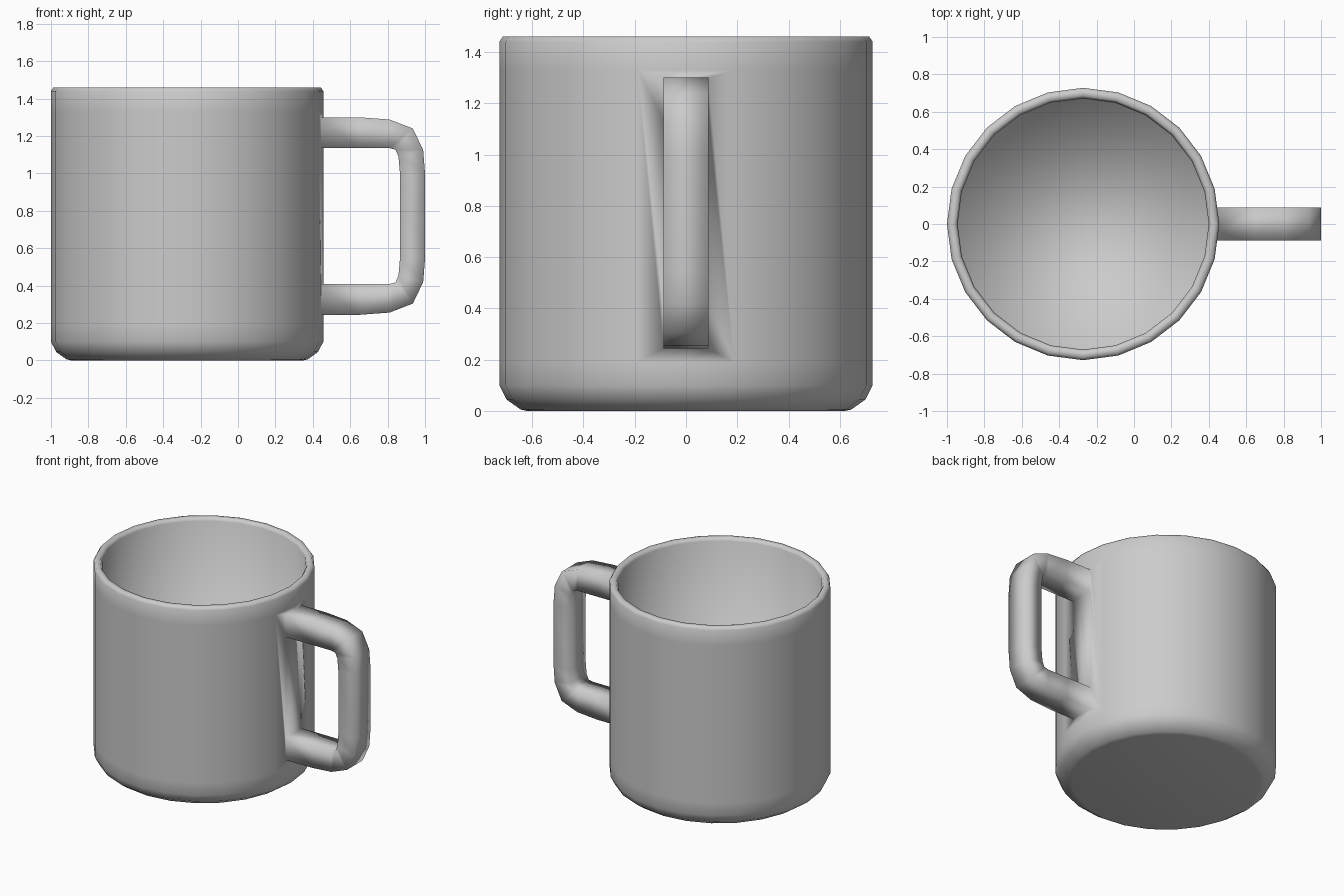
import bpy, bmesh
from math import cos, sin, tau

if "Cube" in bpy.data.objects:
    bpy.data.objects.remove(bpy.data.objects["Cube"])


def finish(name, bm):
    bmesh.ops.recalc_face_normals(bm, faces=bm.faces)
    for f in bm.faces:
        f.smooth = True
    mesh = bpy.data.meshes.new(name)
    bm.to_mesh(mesh)
    bm.free()
    obj = bpy.data.objects.new(name, mesh)
    bpy.context.collection.objects.link(obj)
    return obj


def lathe(name, profile, sides, cx):
    bm = bmesh.new()
    rings = [[bm.verts.new((cx + r * cos(tau * i / sides), r * sin(tau * i / sides), z))
              for i in range(sides)] for r, z in profile]
    for a, b in zip(rings, rings[1:]):
        for i in range(sides):
            j = (i + 1) % sides
            bm.faces.new((a[i], a[j], b[j], b[i]))
    bm.faces.new(rings[0])
    bm.faces.new(rings[-1])
    return finish(name, bm)


def band(name, outer, inner, half_width):
    # rectangular section swept between an outer and an inner outline
    bm = bmesh.new()
    rings = [[bm.verts.new((p[0], y, p[1])) for p, y in
              ((o, -half_width), (o, half_width), (i, half_width), (i, -half_width))]
             for o, i in zip(outer, inner)]
    for a, b in zip(rings, rings[1:]):
        for k in range(4):
            m = (k + 1) % 4
            bm.faces.new((a[k], a[m], b[m], b[k]))
    bm.faces.new(rings[0])
    bm.faces.new(rings[-1])
    return finish(name, bm)


# Cup: outside from the base up, over the rim, down to the inner floor
cup_profile = [(0.62, 0), (0.645, 0.006), (0.70, 0.045), (0.728, 0.10), (0.728, 0.19),
               (0.728, 1.33), (0.728, 1.44), (0.715, 1.46), (0.685, 1.46), (0.672, 1.44),
               (0.668, 0.15)]
cup = lathe("cup", cup_profile, 24, -0.272)

# Handle: upper half of each outline, mirrored about its mid height
MID = 0.772
outer_half = [(0.42, 1.30), (0.65, 1.30), (0.81, 1.288), (0.935, 1.24), (0.99, 1.125), (1.0, 1.0)]
inner_half = [(0.42, 1.135), (0.65, 1.135), (0.81, 1.135), (0.842, 1.127), (0.858, 1.09), (0.866, 1.0)]


def mirrored(pts):
    return pts + [(x, 2 * MID - z) for x, z in reversed(pts)]


handle = band("handle", mirrored(outer_half), mirrored(inner_half), 0.088)

# Weld the handle into the cup wall so the shading flows across the joint
union = cup.modifiers.new("join_handle", 'BOOLEAN')
union.operation = 'UNION'
union.solver = 'EXACT'
union.object = handle
bpy.context.view_layer.objects.active = cup
cup.select_set(True)
bpy.ops.object.modifier_apply(modifier=union.name)
bpy.data.objects.remove(handle)
cup.name = "mug"
